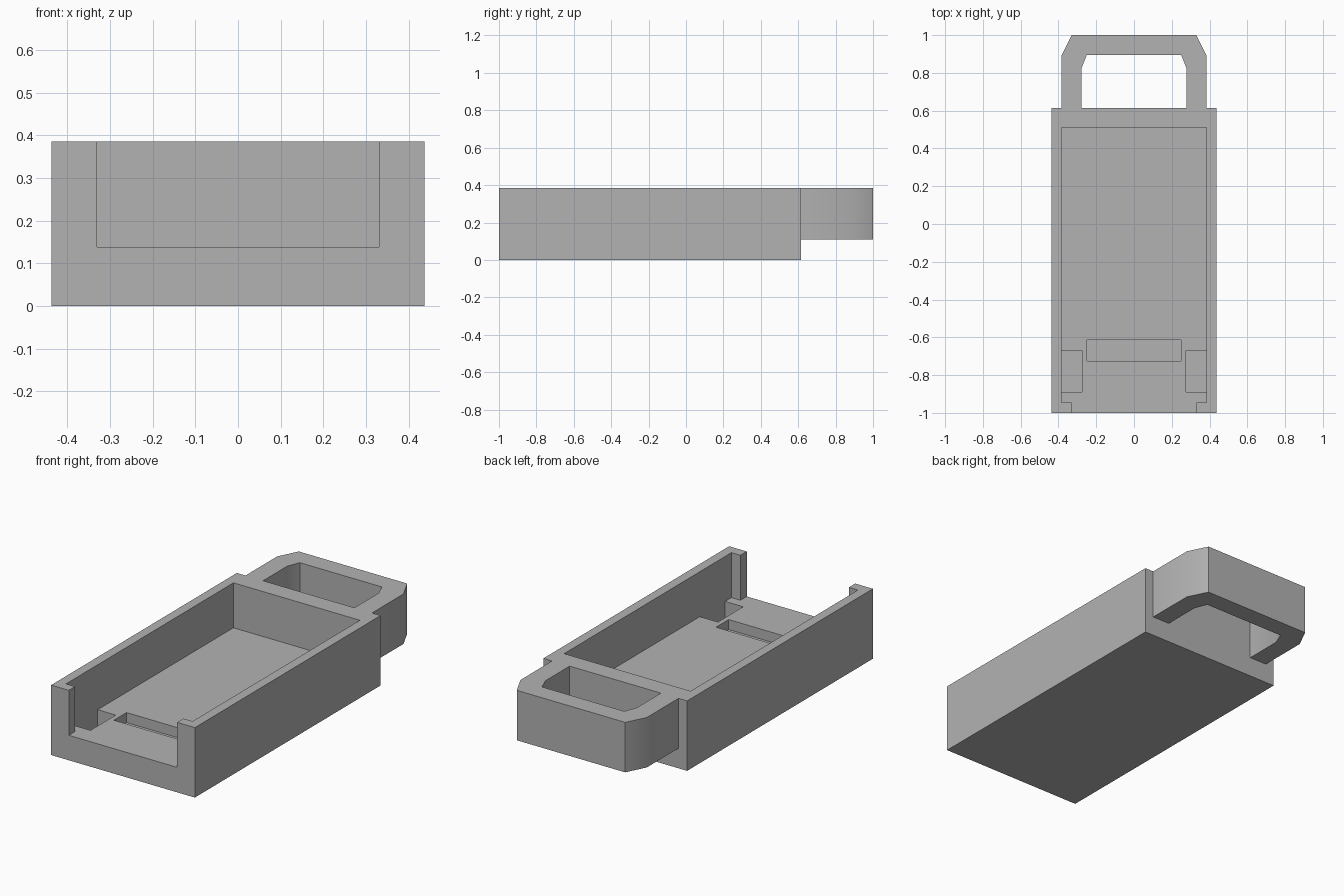
import bpy, bmesh, math
from mathutils import Vector

cube = bpy.data.objects.get("Cube")
if cube:
    bpy.data.objects.remove(cube, do_unlink=True)

grey = bpy.data.materials.new("plain grey")
grey.use_nodes = True
colour = (0.45, 0.45, 0.45, 1)
grey.diffuse_color = colour
grey.node_tree.nodes["Principled BSDF"].inputs["Base Color"].default_value = colour


def prism(name, outline, z0, z1):
    """Extrude a flat outline from z0 up to z1."""
    bm = bmesh.new()
    face = bm.faces.new([bm.verts.new((x, y, z0)) for x, y in outline])
    ext = bmesh.ops.extrude_face_region(bm, geom=[face])
    top = [v for v in ext["geom"] if isinstance(v, bmesh.types.BMVert)]
    bmesh.ops.translate(bm, verts=top, vec=Vector((0, 0, z1 - z0)))
    bmesh.ops.recalc_face_normals(bm, faces=bm.faces)
    mesh = bpy.data.meshes.new(name)
    bm.to_mesh(mesh)
    bm.free()
    mesh.materials.append(grey)
    ob = bpy.data.objects.new(name, mesh)
    bpy.context.collection.objects.link(ob)
    return ob


def box(name, x0, x1, y0, y1, z0, z1):
    return prism(name, [(x0, y0), (x1, y0), (x1, y1), (x0, y1)], z0, z1)


def activate(ob):
    bpy.ops.object.select_all(action='DESELECT')
    ob.select_set(True)
    bpy.context.view_layer.objects.active = ob


def cut(ob, cutter):
    cutter.hide_render = True
    mod = ob.modifiers.new("cut", 'BOOLEAN')
    mod.operation = 'DIFFERENCE'
    mod.solver = 'EXACT'
    mod.object = cutter
    activate(ob)
    bpy.ops.object.modifier_apply(modifier=mod.name)
    bpy.data.objects.remove(cutter, do_unlink=True)


HEIGHT, FLOOR, ABOVE = 0.385, 0.1375, 0.5

# Tray body with its cavity, front opening, slot and two corner wells
tray = box("tray_body", -0.4375, 0.4375, -1, 0.615, 0, HEIGHT)
cut(tray, box("cavity_cutter", -0.385, 0.385, -0.945, 0.51, FLOOR, ABOVE))
cut(tray, box("opening_cutter", -0.33, 0.33, -1.1, -0.9, FLOOR, ABOVE))
cut(tray, box("slot_cutter", -0.248, 0.248, -0.725, -0.615, FLOOR - 0.055, 0.3))
for side in (-1, 1):
    x0, x1 = sorted((side * 0.275, side * 0.385))
    cut(tray, box("well_cutter", x0, x1, -0.89, -0.67, FLOOR - 0.11, 0.3))

# Carrying handle: mirrored half outline, outer edge then inner edge
outer = [(0.385, 0.615), (0.385, 0.89), (0.33, 1)]
inner = [(0.278, 0.615), (0.278, 0.825), (0.25, 0.895)]
mirror = lambda pts: [(-x, y) for x, y in reversed(pts)]
handle = prism("handle", outer + mirror(outer) + [(-x, y) for x, y in inner] + inner[::-1],
               0.11, HEIGHT)

for ob in (tray, handle):
    activate(ob)
    bpy.ops.object.shade_smooth_by_angle(angle=math.radians(30))
